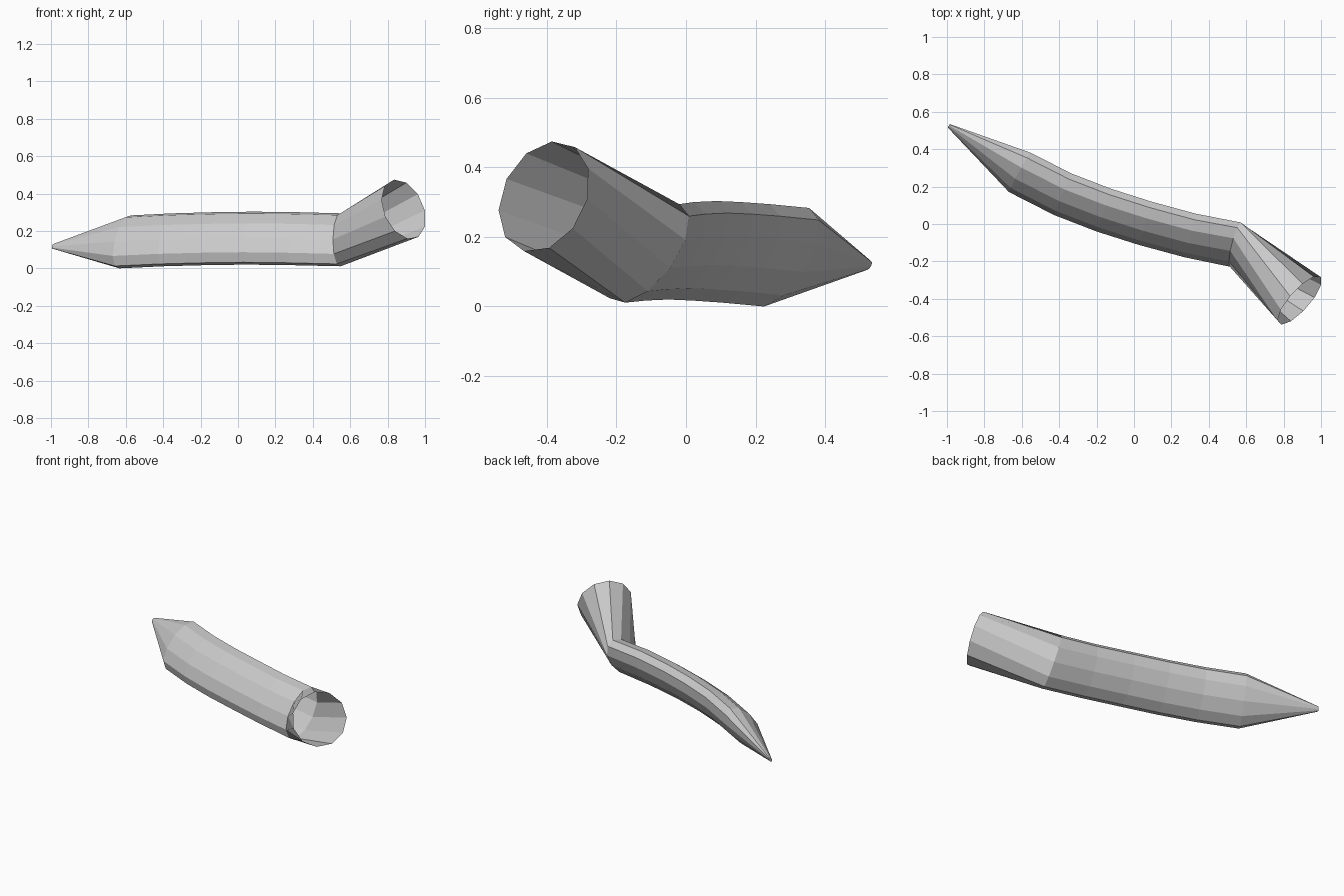
import bpy, bmesh
from math import cos, sin, radians, pi
from mathutils import Vector

if "Cube" in bpy.data.objects:
    bpy.data.objects.remove(bpy.data.objects["Cube"])

SIDES = 11
angles = [radians(96) - 2 * pi * k / SIDES for k in range(SIDES)]

# Centre path of the curved body: tip, shoulder, gentle bend, elbow
path = [Vector(p) for p in (
    (-0.99, 0.525, 0.122), (-0.61, 0.277, 0.146), (-0.38, 0.16, 0.157),
    (-0.16, 0.075, 0.163), (0.06, 0.005, 0.166), (0.30, -0.06, 0.163),
    (0.545, -0.11, 0.157))]


def body_ring(i):
    """Slanted oval section, square to the path."""
    scale = 0.09 if i == 0 else 1.0
    a, b = path[max(i - 1, 0)], path[min(i + 1, len(path) - 1)]
    tan = (b - a).normalized()
    if i == len(path) - 1:
        tan = Vector((0.92, -0.38, 0.2))
    side = Vector((-tan.y, tan.x, 0)).normalized()
    up = Vector((-0.92 * tan.z, 0.38 * tan.z, 1))
    ring = []
    for ang in angles:
        t = radians(105) - ang
        ring.append(path[i] + scale * (side * 0.122 * cos(t - radians(54)) + up * 0.143 * cos(t)))
    return ring


def mouth_ring():
    """Round section at the open end."""
    centre = Vector((0.886, -0.408, 0.32))
    axis = Vector((0.71, -0.63, 0.32)).normalized()
    u = Vector((-axis.y, axis.x, 0)).normalized()
    v = axis.cross(u)
    return [centre + 0.168 * (u * cos(a) + v * sin(a)) for a in angles]


# Faceted tube: pointed tip at one end, open mouth at the other
bm = bmesh.new()
rings = [[bm.verts.new(p) for p in r]
         for r in [body_ring(i) for i in range(len(path))] + [mouth_ring()]]
for r0, r1 in zip(rings, rings[1:]):
    for k in range(SIDES):
        j = (k + 1) % SIDES
        bm.faces.new((r0[k], r0[j], r1[j], r1[k]))
bm.faces.new(rings[0])
bmesh.ops.recalc_face_normals(bm, faces=bm.faces)

# Rest on the ground
low = min(v.co.z for v in bm.verts)
bmesh.ops.translate(bm, verts=bm.verts, vec=(0, 0, -low))

mesh = bpy.data.meshes.new("bent_tube")
bm.to_mesh(mesh)
bm.free()
bpy.context.collection.objects.link(bpy.data.objects.new("bent_tube", mesh))
